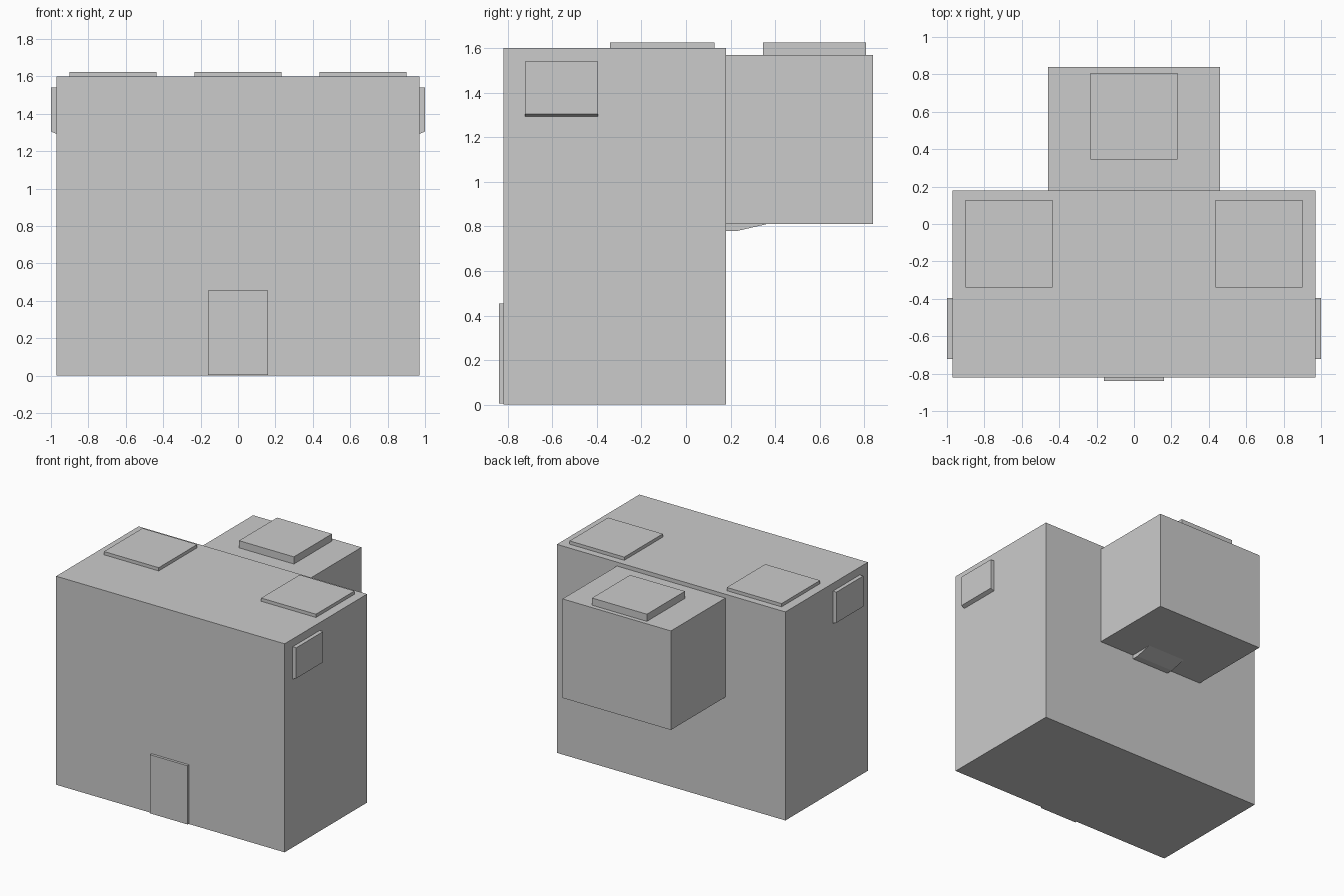
import bpy
import bmesh

default = bpy.data.objects.get("Cube")
if default:
    bpy.data.objects.remove(default, do_unlink=True)

# One plain grey for the whole building
GREY = (0.6, 0.6, 0.6, 1.0)
grey = bpy.data.materials.new("plain grey")
grey.use_nodes = True
grey.diffuse_color = GREY
grey.node_tree.nodes["Principled BSDF"].inputs["Base Color"].default_value = GREY


def finish(name, bm):
    bmesh.ops.recalc_face_normals(bm, faces=bm.faces)
    mesh = bpy.data.meshes.new(name)
    bm.to_mesh(mesh)
    bm.free()
    mesh.materials.append(grey)
    obj = bpy.data.objects.new(name, mesh)
    bpy.context.collection.objects.link(obj)
    return obj


def prism(name, profile, start, end, axis):
    """Extrude a closed profile along x or y; profile is (other axis, z)."""
    bm = bmesh.new()
    if axis == "x":
        points = [(start, a, z) for a, z in profile]
        step = (end - start, 0, 0)
    else:
        points = [(a, start, z) for a, z in profile]
        step = (0, end - start, 0)
    face = bm.faces.new([bm.verts.new(p) for p in points])
    out = bmesh.ops.extrude_face_region(bm, geom=[face], use_keep_orig=True)
    moved = [v for v in out["geom"] if isinstance(v, bmesh.types.BMVert)]
    bmesh.ops.translate(bm, verts=moved, vec=step)
    return finish(name, bm)


def box(name, x, y, z):
    profile = [(y[0], z[0]), (y[1], z[0]), (y[1], z[1]), (y[0], z[1])]
    return prism(name, profile, x[0], x[1], "x")


# Main building and the block hung on its back
box("main_building", (-0.97, 0.97), (-0.82, 0.18), (0, 1.6))
box("rear_block", (-0.46, 0.46), (0.18, 0.84), (0.81, 1.57))

# Front door
box("front_door", (-0.16, 0.16), (-0.84, -0.82), (0.005, 0.455))

# Roof hatches
box("rear_roof_hatch", (-0.233, 0.233), (0.345, 0.807), (1.57, 1.625))

# Paired parts on both sides: roof hatch and wall vent with a sloped underside
for side, s in (("left", 1), ("right", -1)):
    box(side + "_roof_hatch", (s * 0.435, s * 0.9), (-0.34, 0.127), (1.6, 1.625))
    vent = [(s * 0.97, 1.293), (s * 1.0, 1.305), (s * 1.0, 1.54), (s * 0.97, 1.54)]
    prism(side + "_wall_vent", vent, -0.722, -0.395, "y")

# Wedge-shaped bracket under the rear block
bracket = [(0.18, 0.81), (0.18, 0.78), (0.23, 0.78), (0.36, 0.81)]
prism("rear_bracket", bracket, -0.16, 0.16, "x")
